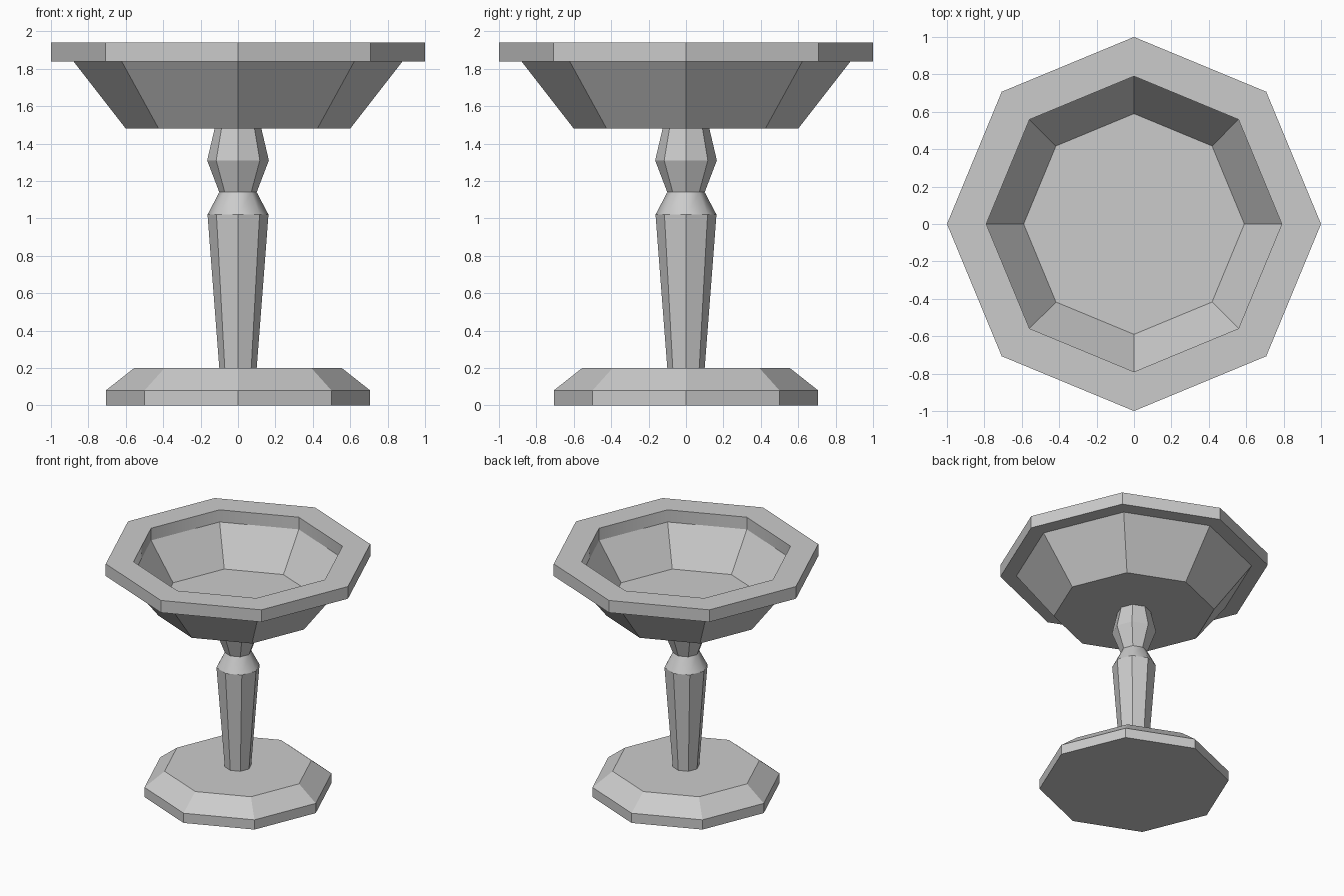
import bpy
import bmesh
from math import cos, sin, pi

SIDES = 8

if "Cube" in bpy.data.objects:
    bpy.data.objects.remove(bpy.data.objects["Cube"], do_unlink=True)

# Plain grey stone
stone = bpy.data.materials.new("grey_stone")
stone.use_nodes = True
colour = (0.6, 0.6, 0.6, 1)
stone.diffuse_color = colour
stone.node_tree.nodes["Principled BSDF"].inputs["Base Color"].default_value = colour


def lathe(name, profile, capped=True, smooth_band=None, crisp_axes=False):
    """Octagonal solid from (radius, height) points; one band may be smooth."""
    bm = bmesh.new()
    rings = [[bm.verts.new((r * cos(2 * pi * i / SIDES), r * sin(2 * pi * i / SIDES), z))
              for i in range(SIDES)] for r, z in profile]
    for band, (low, high) in enumerate(zip(rings, rings[1:])):
        for i in range(SIDES):
            j = (i + 1) % SIDES
            face = bm.faces.new((low[i], low[j], high[j], high[i]))
            face.smooth = band == smooth_band
            if crisp_axes and face.smooth and i % 2 == 0:
                bm.edges.get((low[i], high[i])).smooth = False
    if capped:
        bm.faces.new(rings[0][::-1])
        bm.faces.new(rings[-1])
    mesh = bpy.data.meshes.new(name)
    bm.to_mesh(mesh)
    bm.free()
    mesh.materials.append(stone)
    obj = bpy.data.objects.new(name, mesh)
    bpy.context.collection.objects.link(obj)
    return obj


# Bevelled foot
lathe("base", [(0.707, 0), (0.707, 0.08), (0.555, 0.2)])

# Tapered stem with rounded collar and upper knop
lathe("stem", [(0.1, 0.2), (0.163, 1.02), (0.1, 1.14), (0.165, 1.31), (0.125, 1.48)],
      capped=False, smooth_band=1)

# Bowl: outer wall, overhanging rim, inner lip, sloped inside and floor
lathe("bowl", [(0.6, 1.48), (0.88, 1.84), (1, 1.84), (1, 1.94),
               (0.79, 1.94), (0.79, 1.84), (0.59, 1.545)],
      smooth_band=4, crisp_axes=True)
